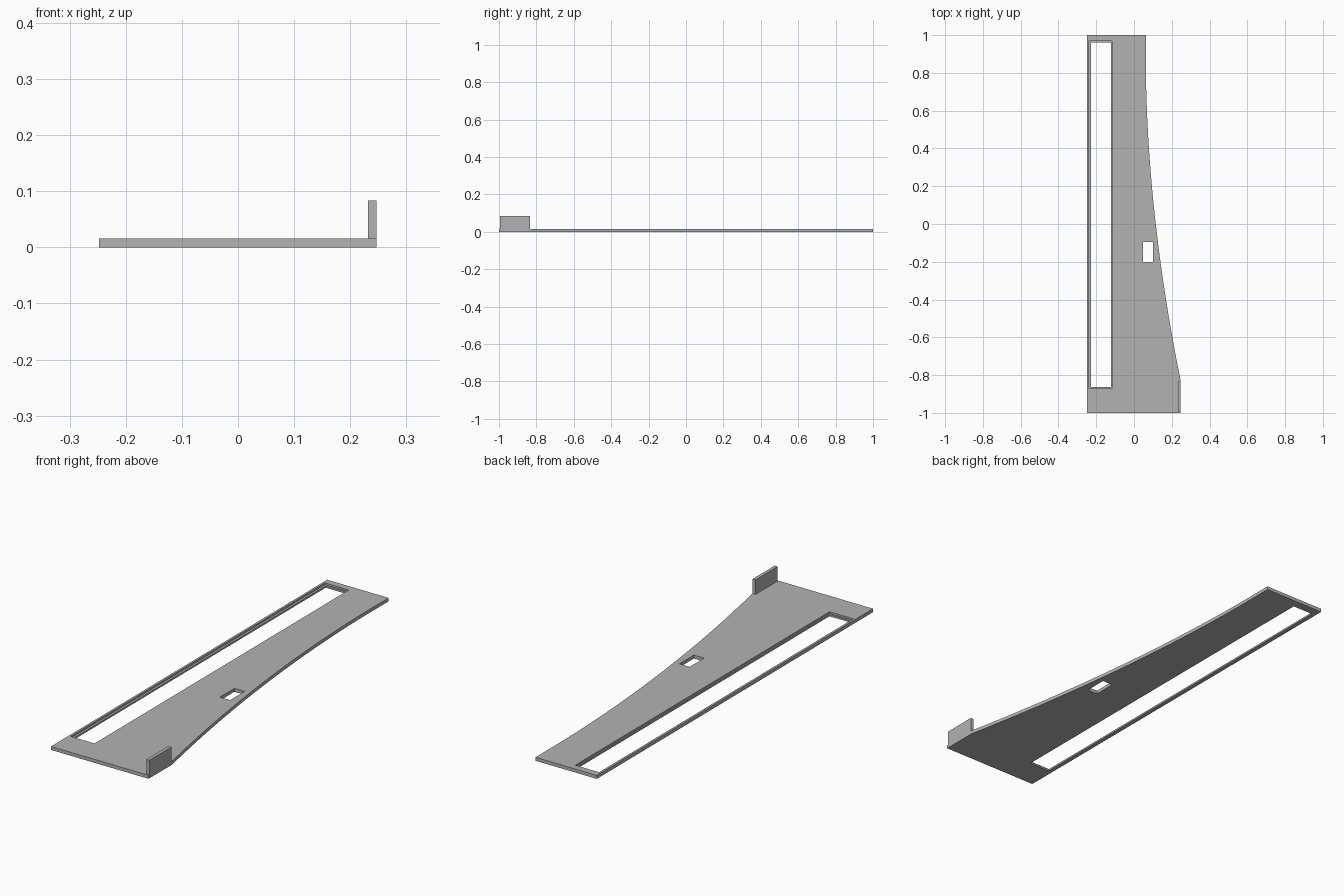
import bpy
import bmesh

old = bpy.data.objects.get("Cube")
if old:
    bpy.data.objects.remove(old, do_unlink=True)

THICK = 0.016
LEFT, RIGHT, NECK = -0.248, 0.247, 0.063

grey = bpy.data.materials.new("plain grey")
grey.use_nodes = True
grey.diffuse_color = (0.45, 0.45, 0.45, 1)
grey.node_tree.nodes["Principled BSDF"].inputs["Base Color"].default_value = (0.45, 0.45, 0.45, 1)


def prism(name, outline, z0, z1):
    """Extrude a counter-clockwise outline from z0 up to z1."""
    bm = bmesh.new()
    face = bm.faces.new([bm.verts.new((x, y, z0)) for x, y in outline])
    new = bmesh.ops.extrude_face_region(bm, geom=[face])["geom"]
    top = [v for v in new if isinstance(v, bmesh.types.BMVert)]
    bmesh.ops.translate(bm, verts=top, vec=(0, 0, z1 - z0))
    bmesh.ops.recalc_face_normals(bm, faces=bm.faces)
    mesh = bpy.data.meshes.new(name)
    bm.to_mesh(mesh)
    bm.free()
    mesh.materials.append(grey)
    obj = bpy.data.objects.new(name, mesh)
    bpy.context.collection.objects.link(obj)
    return obj


def box(name, x0, x1, y0, y1, z0, z1):
    return prism(name, [(x0, y0), (x1, y0), (x1, y1), (x0, y1)], z0, z1)


def cut(target, cutter):
    """Subtract the cutter, keep the result and discard the cutter."""
    mod = target.modifiers.new("cut", 'BOOLEAN')
    mod.operation = 'DIFFERENCE'
    mod.solver = 'EXACT'
    mod.object = cutter
    bpy.context.view_layer.update()
    graph = bpy.context.evaluated_depsgraph_get()
    mesh = bpy.data.meshes.new_from_object(target.evaluated_get(graph))
    target.modifiers.clear()
    target.data = mesh
    bpy.data.objects.remove(cutter, do_unlink=True)


# Base plate: straight left side, right side sweeping in to a narrow end
steps = 24
start, end = 0.85, -0.83
sweep = []
for i in range(steps + 1):
    t = 1 - i / steps
    sweep.append((NECK + (RIGHT - NECK) * t ** 1.85, start + (end - start) * t))
plate = prism("base_plate",
              [(LEFT, -1), (RIGHT, -1)] + sweep + [(NECK, 1), (LEFT, 1)], 0, THICK)

# Long slot with a shallow ledge, and the small window
cut(plate, box("slot_recess", -0.238, -0.117, -0.872, 0.969, THICK / 2, 0.1))
cut(plate, box("slot_hole", -0.228, -0.123, -0.863, 0.96, -0.1, 0.1))
cut(plate, box("window_hole", 0.048, 0.1, -0.2, -0.095, -0.1, 0.1))

# Upright tab at the wide end
box("upright_tab", 0.232, RIGHT, -0.995, -0.835, THICK, 0.083)
